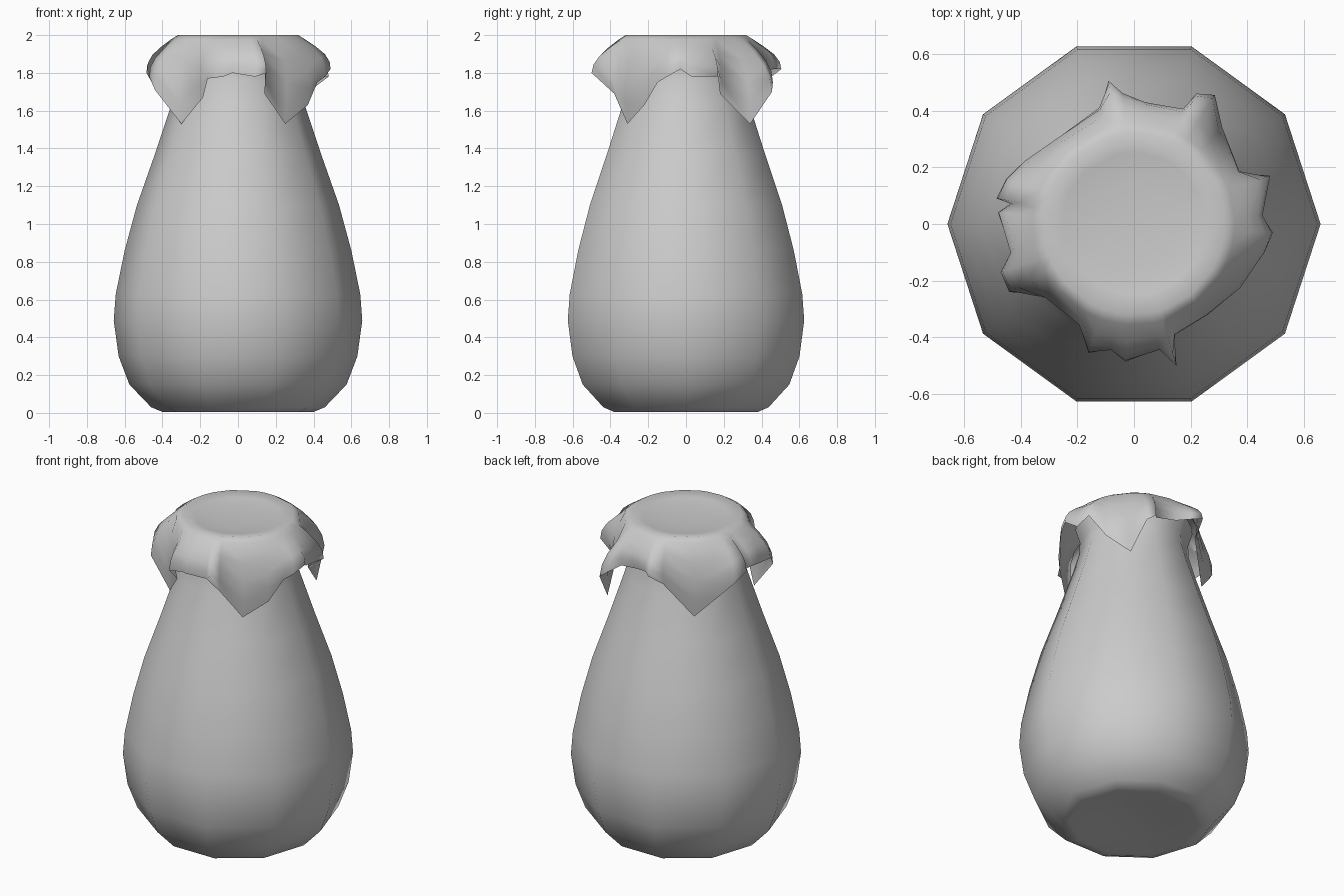
import bpy, bmesh, math

if "Cube" in bpy.data.objects:
    bpy.data.objects.remove(bpy.data.objects["Cube"])


def loft(name, rings, start=None, end=None):
    """Skin closed rings of equal length, with optional pole points."""
    bm = bmesh.new()
    loops = [[bm.verts.new(p) for p in ring] for ring in rings]
    n = len(loops[0])
    for a, b in zip(loops, loops[1:]):
        for i in range(n):
            j = (i + 1) % n
            bm.faces.new((a[i], a[j], b[j], b[i]))
    for pole, loop in ((start, loops[0]), (end, loops[-1])):
        if pole:
            c = bm.verts.new(pole)
            for i in range(n):
                bm.faces.new((c, loop[i], loop[(i + 1) % n]))
    bmesh.ops.recalc_face_normals(bm, faces=bm.faces)
    mesh = bpy.data.meshes.new(name)
    bm.to_mesh(mesh)
    bm.free()
    for p in mesh.polygons:
        p.use_smooth = True
    obj = bpy.data.objects.new(name, mesh)
    bpy.context.collection.objects.link(obj)
    return obj


# Ten-sided jar body: (radius, height)
profile = [(0.2, 0.02), (0.37, 0.005), (0.40, 0.005), (0.46, 0.03), (0.575, 0.15),
           (0.632, 0.30), (0.658, 0.49), (0.647, 0.63), (0.60, 0.86), (0.535, 1.10),
           (0.44, 1.37), (0.35, 1.64), (0.315, 1.76), (0.31, 1.84), (0.335, 1.92), (0.33, 1.965)]
loft("jar_body", [[(r * math.cos(i * math.pi / 5), r * math.sin(i * math.pi / 5), z)
                   for i in range(10)] for r, z in profile], start=(0, 0, 0.03))

# Cloth hem: counter-clockwise, four hanging corners with flared folds between
hem = [(0.49, -0.03, 1.82), (0.45, 0.03, 1.78), (0.48, 0.17, 1.78), (0.36, 0.18, 1.69),
       (0.31, 0.34, 1.53), (0.285, 0.455, 1.70), (0.22, 0.46, 1.75), (0.17, 0.40, 1.78),
       (0.04, 0.42, 1.80), (-0.04, 0.46, 1.82), (-0.09, 0.505, 1.82), (-0.12, 0.40, 1.74),
       (-0.26, 0.29, 1.53), (-0.38, 0.22, 1.66), (-0.45, 0.16, 1.74), (-0.485, 0.09, 1.80),
       (-0.43, 0.07, 1.78), (-0.48, 0.04, 1.81), (-0.43, -0.10, 1.76), (-0.47, -0.17, 1.78),
       (-0.44, -0.24, 1.71), (-0.30, -0.25, 1.53), (-0.185, -0.34, 1.67), (-0.16, -0.455, 1.77),
       (-0.08, -0.44, 1.78), (-0.03, -0.485, 1.80), (0.09, -0.44, 1.78), (0.15, -0.50, 1.80),
       (0.14, -0.38, 1.69), (0.25, -0.31, 1.53), (0.37, -0.22, 1.63), (0.42, -0.15, 1.75),
       (0.46, -0.10, 1.78)]


def disc_ring(r, z):
    out = []
    for x, y, _ in hem:
        d = math.hypot(x, y)
        out.append((x / d * r, y / d * r, z))
    return out


def skirt_ring(t):
    """Blend from the shoulder to the hem, bulging slightly outward."""
    out = []
    for (sx, sy, sz), (x, y, z) in zip(disc_ring(0.355, 1.978), hem):
        k = 1 + 0.09 * math.sin(math.pi * t)
        out.append(((sx + (x - sx) * t) * k, (sy + (y - sy) * t) * k, sz + (z - sz) * t))
    return out


# Cloth cover: slightly sagging top, rounded shoulder, draped skirt
rings = [disc_ring(0.14, 1.978), disc_ring(0.25, 1.987), disc_ring(0.32, 2.0)]
rings += [skirt_ring(t) for t in (0, 0.25, 0.5, 0.75, 1)]
loft("cloth_cover", rings, start=(0, 0, 1.975))
